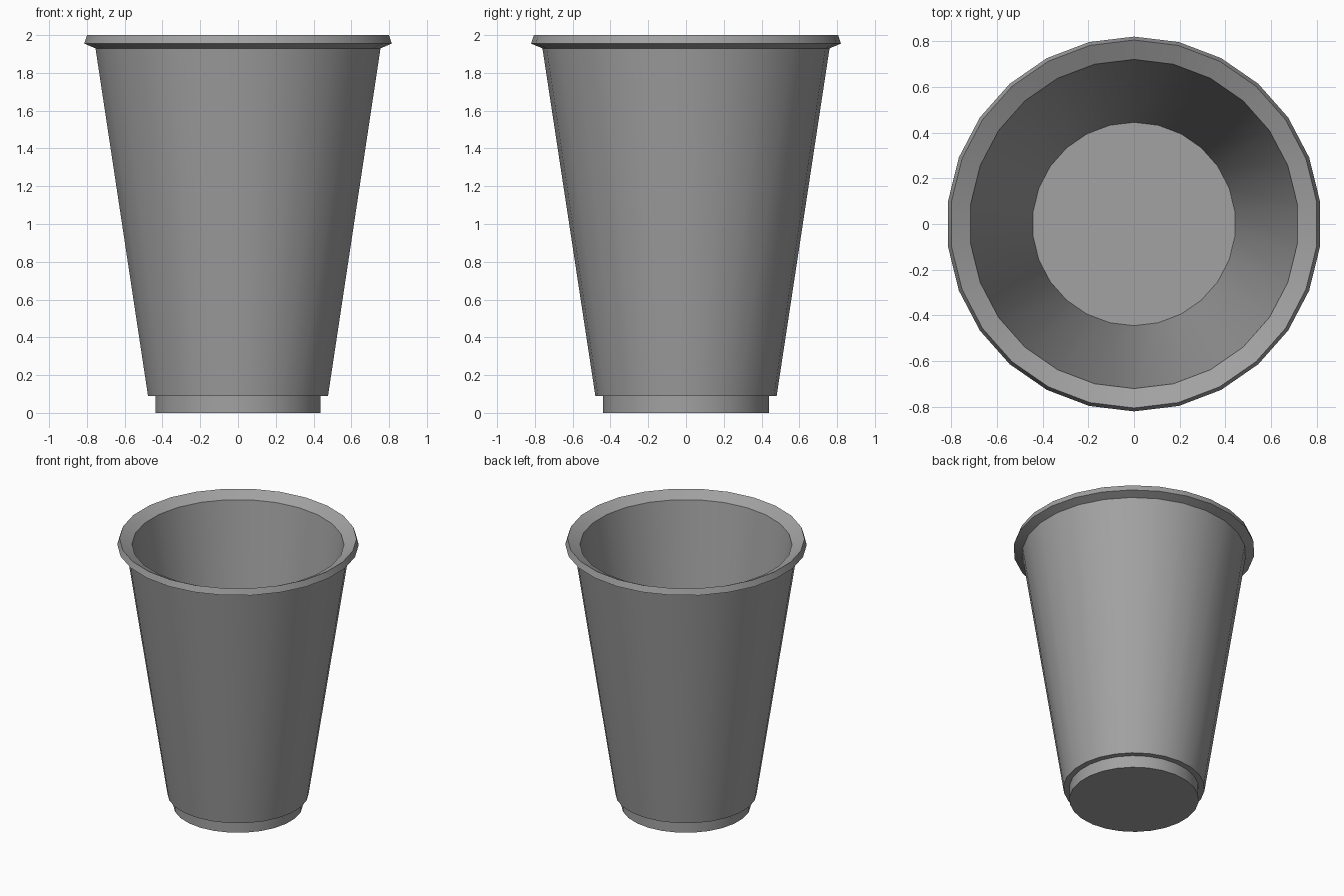
import bpy, bmesh, math

cube = bpy.data.objects.get("Cube")
if cube:
    bpy.data.objects.remove(cube, do_unlink=True)

SIDES = 26

# One flat grey plastic
grey = bpy.data.materials.new("grey_plastic")
grey.use_nodes = True
colour = (0.36, 0.36, 0.36, 1)
grey.diffuse_color = colour
grey.node_tree.nodes["Principled BSDF"].inputs["Base Color"].default_value = colour


def lathe(name, profile, material):
    """Turn (radius, height) points around z and cap both ends."""
    bm = bmesh.new()
    rings = []
    for r, z in profile:
        ring = []
        for i in range(SIDES):
            a = math.pi / 2 + 2 * math.pi * i / SIDES
            ring.append(bm.verts.new((r * math.cos(a), r * math.sin(a), z)))
        rings.append(ring)
    for low, high in zip(rings, rings[1:]):
        for i in range(SIDES):
            j = (i + 1) % SIDES
            bm.faces.new((low[i], low[j], high[j], high[i]))
    bm.faces.new(rings[0][::-1])
    bm.faces.new(rings[-1])
    bmesh.ops.recalc_face_normals(bm, faces=bm.faces)
    mesh = bpy.data.meshes.new(name)
    bm.to_mesh(mesh)
    bm.free()
    mesh.materials.append(material)
    obj = bpy.data.objects.new(name, mesh)
    bpy.context.collection.objects.link(obj)
    return obj


# Closed shell: foot, outer wall, rolled rim, inner wall, floor
cup = lathe("cup", [
    (0.44, 0.0), (0.44, 0.09),        # foot
    (0.48, 0.09), (0.76, 1.93),       # outer wall
    (0.82, 1.955), (0.805, 2.0),      # rim, outside
    (0.72, 1.957),                    # rim, sloping inward
    (0.445, 0.13),                    # inner wall down to the floor
], grey)

bpy.ops.object.select_all(action='DESELECT')
cup.select_set(True)
bpy.context.view_layer.objects.active = cup
bpy.ops.object.shade_smooth_by_angle(angle=math.radians(30))
